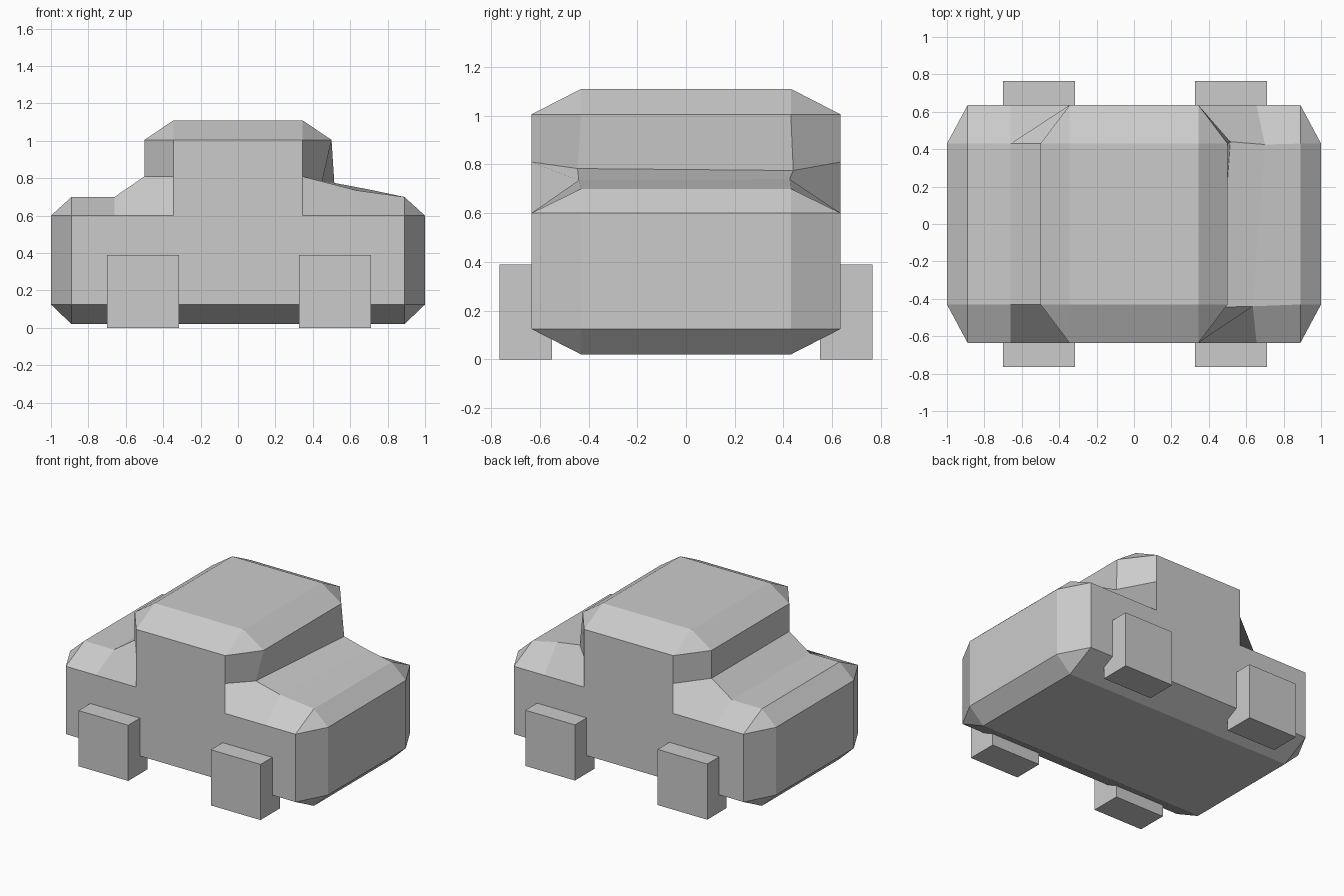
import bpy
import bmesh

if "Cube" in bpy.data.objects:
    bpy.data.objects.remove(bpy.data.objects["Cube"])

# Corner points of the body as (x, y, z), for the rear and the bonnet end
SHARED = {
    "floor": (.89, .43, .02), "sill": (.89, .635, .125),
    "bumper_low": (1, .43, .125), "bumper_top": (1, .43, .6),
    "belt": (.89, .635, .6), "deck": (.89, .43, .7),
    "foot": (.345, .635, .6), "post": (.345, .635, .81),
    "eave": (.345, .635, 1.005), "roof": (.345, .43, 1.11),
    "brow": (.5, .43, 1.005),
}
REAR = {"wing": (.66, .635, .6), "slope": (.66, .43, .7), "screen": (.5, .43, .81)}
# The bonnet end is slightly skewed between its two sides
FRONT = {
    -1: {"wing": (.655, .635, .6), "slope": (.635, .44, .735), "screen": (.45, .445, .783)},
    1: {"wing": (.655, .635, .6), "slope": (.70, .425, .74), "screen": (.515, .44, .775)},
}

bm = bmesh.new()
V = {}
for sx in (-1, 1):
    for sy in (-1, 1):
        points = {**SHARED, **(REAR if sx < 0 else FRONT[sy])}
        for name, (x, y, z) in points.items():
            V[name, sx, sy] = bm.verts.new((sx * x, sy * y, z))


def face(*keys):
    bm.faces.new([V[k] for k in keys])


for sx in (-1, 1):
    # Bands running across the car, from floor to roof
    band = ["floor", "bumper_low", "bumper_top", "deck", "slope", "screen", "brow", "roof"]
    for a, b in zip(band, band[1:]):
        face((a, sx, -1), (b, sx, -1), (b, sx, 1), (a, sx, 1))
    # Corner facets, wings and window pillars
    for sy in (-1, 1):
        for names in (("floor", "sill", "bumper_low"),
                      ("bumper_low", "sill", "belt", "bumper_top"),
                      ("bumper_top", "belt", "deck"),
                      ("deck", "belt", "wing", "slope"),
                      ("wing", "foot", "post", "screen", "slope"),
                      ("screen", "post", "eave", "brow"),
                      ("brow", "eave", "roof")):
            face(*[(n, sx, sy) for n in names])

# Flat sides with sloping sill and roof edges
outline = ["sill", "belt", "wing", "foot", "post", "eave"]
for sy in (-1, 1):
    face(*[(n, -1, sy) for n in outline], *[(n, 1, sy) for n in reversed(outline)])
    for a, b in (("floor", "sill"), ("eave", "roof")):
        face((a, -1, sy), (a, 1, sy), (b, 1, sy), (b, -1, sy))

# Underside and roof panel
for n in ("floor", "roof"):
    face((n, -1, -1), (n, 1, -1), (n, 1, 1), (n, -1, 1))

bmesh.ops.recalc_face_normals(bm, faces=bm.faces)
mesh = bpy.data.meshes.new("car_body")
bm.to_mesh(mesh)
bm.free()
bpy.context.collection.objects.link(bpy.data.objects.new("car_body", mesh))

# Block wheels
for end, x in (("rear", -.508), ("front", .518)):
    for side, y in (("right", -.6575), ("left", .6575)):
        bpy.ops.mesh.primitive_cube_add(size=1, location=(x, y, .195))
        wheel = bpy.context.object
        wheel.name = f"{end}_{side}_wheel"
        wheel.scale = (.385, .215, .39)
